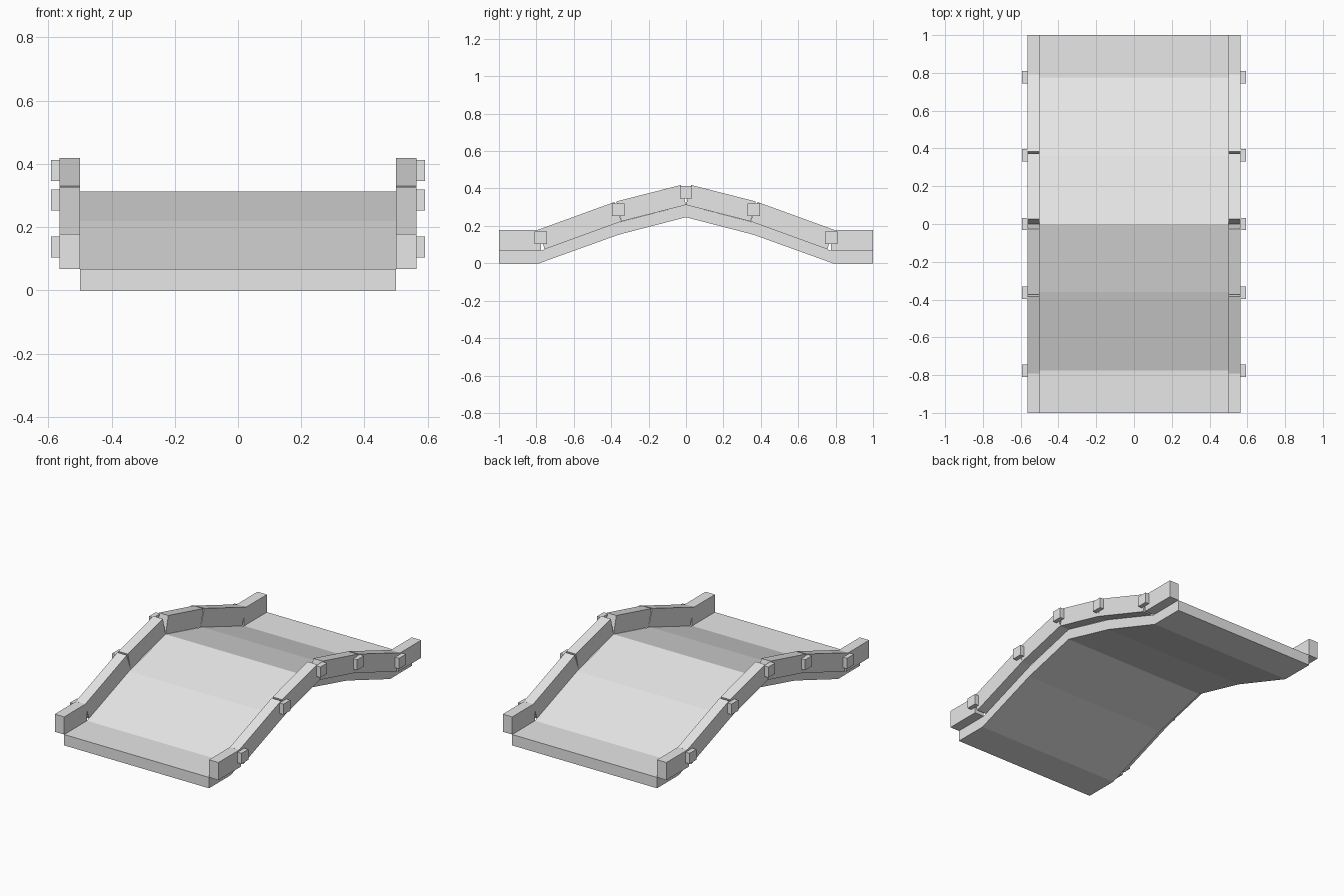
import bpy
import bmesh
from math import atan2, cos, sin
from mathutils import Vector

cube = bpy.data.objects.get("Cube")
if cube:
    bpy.data.objects.remove(cube, do_unlink=True)

grey = bpy.data.materials.new("light grey")
grey.use_nodes = True
grey.diffuse_color = (0.8, 0.8, 0.8, 1)
grey.node_tree.nodes["Principled BSDF"].inputs["Base Color"].default_value = (0.8, 0.8, 0.8, 1)


def extrude_profile(name, outline, x0, x1):
    """Solid made from a side outline of (y, z) points, extruded along x."""
    bm = bmesh.new()
    face = bm.faces.new([bm.verts.new((x0, y, z)) for y, z in outline])
    side = bmesh.ops.extrude_face_region(bm, geom=[face])
    moved = [v for v in side["geom"] if isinstance(v, bmesh.types.BMVert)]
    bmesh.ops.translate(bm, verts=moved, vec=(x1 - x0, 0, 0))
    bmesh.ops.recalc_face_normals(bm, faces=bm.faces)
    mesh = bpy.data.meshes.new(name)
    bm.to_mesh(mesh)
    bm.free()
    mesh.materials.append(grey)
    obj = bpy.data.objects.new(name, mesh)
    bpy.context.collection.objects.link(obj)
    return obj


def beam_outline(start, end, height):
    """Rectangle standing square on the line from start to end."""
    a, b = Vector(start), Vector(end)
    angle = atan2(b.y - a.y, b.x - a.x)
    up = Vector((-sin(angle), cos(angle))) * height
    return [a, b, b + up, a + up]


# Arched deck
HALF_WIDTH, THICK = 0.5, 0.068
half_top = [(-1, 0.068), (-0.775, 0.068), (-0.36, 0.219), (0, 0.312)]
top = half_top + [(-y, z) for y, z in half_top[-2::-1]]
bottom = [(-1, 0), (-0.785, 0), (-0.36, 0.153), (0, 0.246)]
bottom += [(-y, z) for y, z in bottom[-2::-1]]
extrude_profile("deck", top + bottom[::-1], -HALF_WIDTH, HALF_WIDTH)

# Straight rail beams, square-ended so small wedges stay open at the joints
RAIL_OUT, RAIL_HEIGHT = 0.565, 0.11
beams = {
    "end": ((-1, 0.068), (-0.775, 0.068)),
    "lower": ((-0.755, 0.075), (-0.345, 0.224)),
    "upper": ((-0.345, 0.224), (0, 0.312)),
}
# Square joint blocks on the outside of the rails
POST_OUT, POST_HALF = 0.592, 0.033
posts = [(-0.777, 0.137), (-0.363, 0.286), (0, 0.379), (0.363, 0.286), (0.777, 0.137)]

for side, s in (("left", 1), ("right", -1)):
    for part, (a, b) in beams.items():
        outline = beam_outline(a, b, RAIL_HEIGHT)
        for end, m in (("front", 1), ("back", -1)):
            extrude_profile(f"{side}_{end}_{part}_rail",
                            [(m * y, z) for y, z in outline],
                            s * HALF_WIDTH, s * RAIL_OUT)
    for i, (y, z) in enumerate(posts):
        h = POST_HALF
        square = [(y - h, z - h), (y + h, z - h), (y + h, z + h), (y - h, z + h)]
        extrude_profile(f"{side}_joint_block_{i + 1}", square,
                        s * (RAIL_OUT - 0.005), s * POST_OUT)
